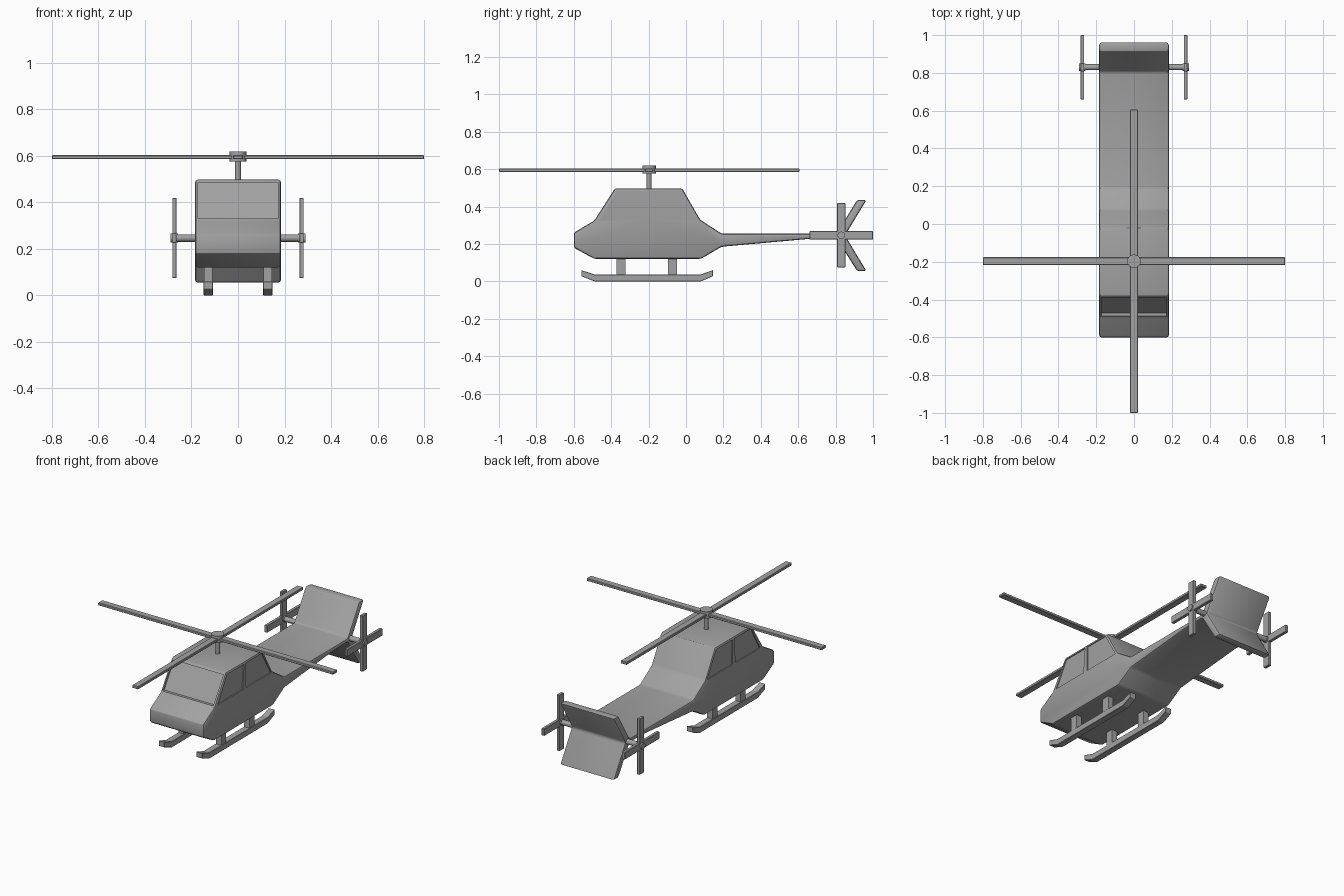
import bpy, bmesh, math
from mathutils import Matrix

cube = bpy.data.objects.get("Cube")
if cube:
    bpy.data.objects.remove(cube, do_unlink=True)

grey = bpy.data.materials.new("grey")
grey.use_nodes = True
colour = (0.36, 0.36, 0.36, 1)
grey.diffuse_color = colour
grey.node_tree.nodes["Principled BSDF"].inputs["Base Color"].default_value = colour


def finish(name, bm, bevel=0.0, segments=1):
    bmesh.ops.recalc_face_normals(bm, faces=bm.faces)
    mesh = bpy.data.meshes.new(name)
    bm.to_mesh(mesh)
    bm.free()
    mesh.materials.append(grey)
    ob = bpy.data.objects.new(name, mesh)
    bpy.context.collection.objects.link(ob)
    select(ob)
    if bevel:
        mod = ob.modifiers.new("Bevel", "BEVEL")
        mod.width, mod.segments = bevel, segments
        mod.limit_method, mod.angle_limit = "ANGLE", math.radians(15)
        bpy.ops.object.modifier_apply(modifier=mod.name)
    return ob


def select(ob):
    bpy.ops.object.select_all(action="DESELECT")
    ob.select_set(True)
    bpy.context.view_layer.objects.active = ob


def prism(name, outline, x0, x1, bevel=0.0, segments=1):
    """Side outline (y, z) swept across from x0 to x1."""
    bm = bmesh.new()
    face = bm.faces.new([bm.verts.new((x0, y, z)) for y, z in outline])
    swept = bmesh.ops.extrude_face_region(bm, geom=[face])["geom"]
    bmesh.ops.translate(bm, vec=(x1 - x0, 0, 0),
                        verts=[v for v in swept if isinstance(v, bmesh.types.BMVert)])
    return finish(name, bm, bevel, segments)


def box(name, centre, size, bevel=0.0):
    bm = bmesh.new()
    bmesh.ops.create_cube(bm, size=1, matrix=Matrix.Translation(centre) @ Matrix.Diagonal((*size, 1)))
    return finish(name, bm, bevel)


def cylinder(name, centre, radius, length, axis="Z", bevel=0.0):
    bm = bmesh.new()
    turn = Matrix.Rotation(math.pi / 2, 4, "Y") if axis == "X" else Matrix()
    bmesh.ops.create_cone(bm, cap_ends=True, segments=16, radius1=radius, radius2=radius,
                          depth=length, matrix=Matrix.Translation(centre) @ turn)
    ob = finish(name, bm)
    bpy.ops.object.shade_smooth_by_angle(angle=math.radians(35))
    return ob


def cut(target, cutter):
    cutter.hide_render = True
    select(target)
    mod = target.modifiers.new("Cut", "BOOLEAN")
    mod.operation, mod.object, mod.solver = "DIFFERENCE", cutter, "EXACT"
    bpy.ops.object.modifier_apply(modifier=mod.name)
    bpy.data.objects.remove(cutter, do_unlink=True)


# Cabin, tail boom and forked tail fin share one side outline
body = prism("body", [
    (-0.6, 0.26), (-0.49, 0.325), (-0.38, 0.497), (-0.02, 0.497), (0.075, 0.33),
    (0.19, 0.255), (0.805, 0.255), (0.915, 0.435), (0.965, 0.435), (0.85, 0.245),
    (0.965, 0.055), (0.915, 0.055), (0.805, 0.23), (0.66, 0.227), (0.19, 0.185),
    (0.08, 0.12), (-0.49, 0.12), (-0.6, 0.18)], -0.185, 0.185, 0.012, 2)

# Recessed windshield
cut(body, prism("windshield_cutter", [
    (-0.55, 0.33), (-0.471, 0.33), (-0.373, 0.484), (-0.45, 0.484)], -0.172, 0.172))

# Recessed side windows with a pillar between them
for side in (-1, 1):
    for outline in ([(-0.455, 0.33), (-0.37, 0.482), (-0.205, 0.482), (-0.218, 0.33)],
                    [(-0.187, 0.33), (-0.187, 0.482), (-0.03, 0.482), (0.058, 0.33)]):
        cut(body, prism("window_cutter", outline, side * 0.179, side * 0.25))
select(body)
bpy.ops.object.shade_smooth_by_angle(angle=math.radians(30))

# Main rotor
RY = -0.197
cylinder("rotor_mast", (0, RY, 0.535), 0.013, 0.1)
cylinder("rotor_hub", (0, RY, 0.597), 0.036, 0.042)
box("rotor_blades_across", (0, RY, 0.594), (1.6, 0.042, 0.017), 0.003)
box("rotor_blades_along", (0, RY, 0.594), (0.042, 1.606, 0.017), 0.003)

# Skids, struts and tail rotors on both sides
TY, TZ = 0.83, 0.246
for side, word in ((-1, "right"), (1, "left")):
    x = side * 0.128
    prism(word + "_skid", [
        (-0.56, 0.06), (-0.49, 0.037), (0.08, 0.037), (0.145, 0.06),
        (0.145, 0.028), (0.08, 0), (-0.49, 0), (-0.56, 0.028)], x - 0.02, x + 0.02, 0.002)
    for y, place in ((-0.347, "front"), (-0.073, "rear")):
        box(f"{word}_{place}_strut", (x, y, 0.08), (0.036, 0.048, 0.1))
    cylinder(word + "_tail_shaft", (side * 0.215, TY, TZ), 0.016, 0.11, "X")
    cylinder(word + "_tail_hub", (side * 0.274, TY, TZ), 0.02, 0.034, "X")
    box(word + "_tail_blades_upright", (side * 0.273, TY, TZ), (0.019, 0.044, 0.344), 0.002)
    box(word + "_tail_blades_level", (side * 0.273, TY, TZ), (0.019, 0.34, 0.044), 0.002)
